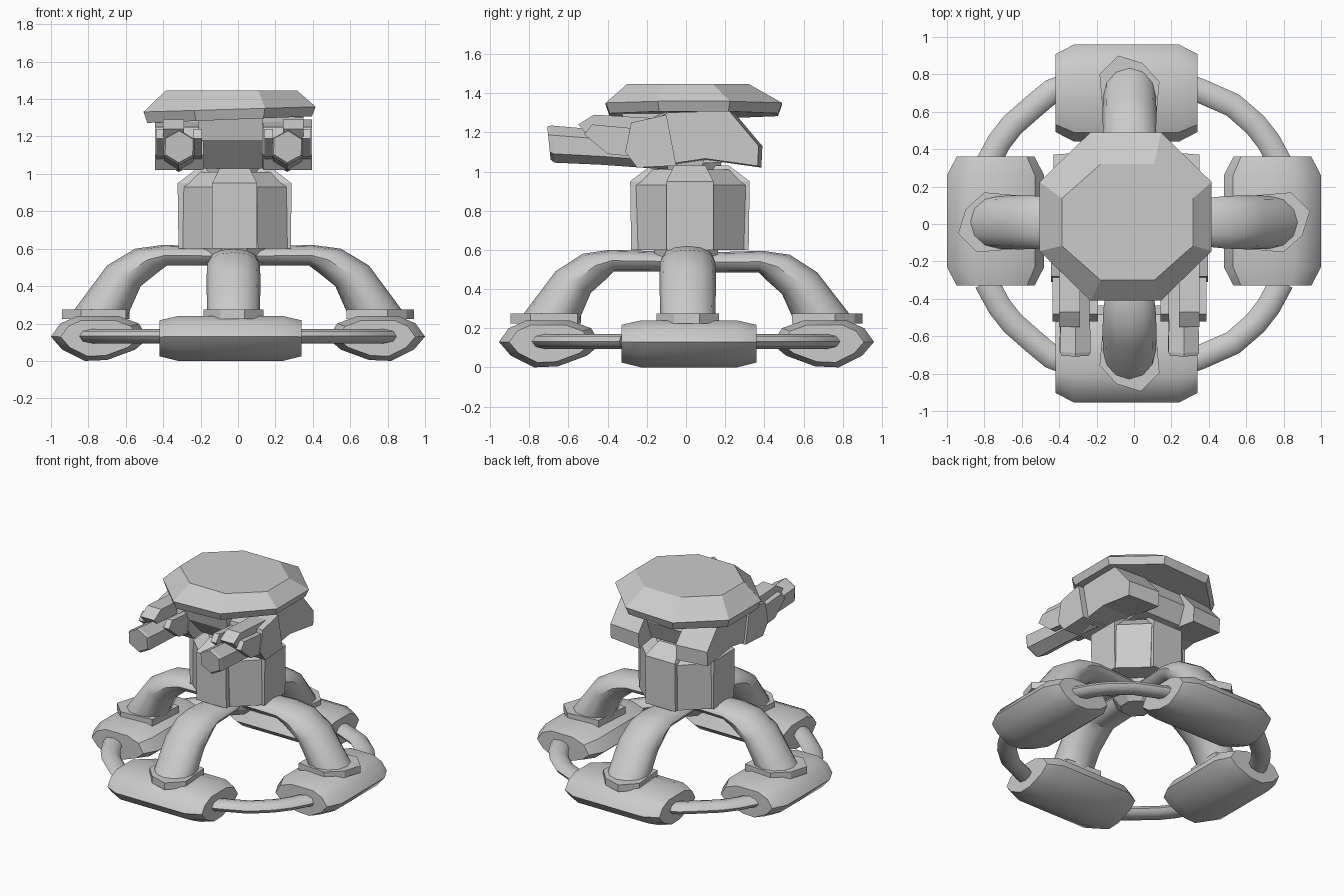
import bpy, bmesh, math
from mathutils import Vector

if "Cube" in bpy.data.objects:
    bpy.data.objects.remove(bpy.data.objects["Cube"])


def loft(name, rings, smooth=None):
    """Skin a list of equal-length vertex rings and cap both ends."""
    bm = bmesh.new()
    rows = [[bm.verts.new(p) for p in r] for r in rings]
    n = len(rows[0])
    for a, b in zip(rows, rows[1:]):
        for i in range(n):
            j = (i + 1) % n
            bm.faces.new((a[i], a[j], b[j], b[i]))
    bm.faces.new(rows[0])
    bm.faces.new(rows[-1])
    bmesh.ops.recalc_face_normals(bm, faces=bm.faces)
    me = bpy.data.meshes.new(name)
    bm.to_mesh(me)
    bm.free()
    ob = bpy.data.objects.new(name, me)
    bpy.context.collection.objects.link(ob)
    if smooth:
        bpy.ops.object.select_all(action='DESELECT')
        ob.select_set(True)
        bpy.context.view_layer.objects.active = ob
        bpy.ops.object.shade_smooth_by_angle(angle=math.radians(smooth))
    return ob


def octagon(cx, cy, ax, ay, z, tilt=0.0, k=0.41):
    pts = [(1, -k), (1, k), (k, 1), (-k, 1), (-1, k), (-1, -k), (-k, -1), (k, -1)]
    return [(cx + ax * x, cy + ay * y, z + tilt * ax * x) for x, y in pts]


def slab(name, profile, x0, x1, inset=0.0):
    """Extrude a (y, z) side profile across x; the x1 face may be drawn in."""
    cy = sum(p[0] for p in profile) / len(profile)
    cz = sum(p[1] for p in profile) / len(profile)
    s = 1 - inset
    return loft(name, [[(x0, y, z) for y, z in profile],
                       [(x1, cy + s * (y - cy), cz + s * (z - cz)) for y, z in profile]])


def polar(angle, u, t, z):
    """u = outward, t = sideways, in a frame turned about z."""
    c, s = math.cos(angle), math.sin(angle)
    return (u * c - t * s, u * s + t * c, z)


# Four sides: name, angle, outward shift, sideways centre, pod half length, leg drop
SIDES = [("right", 0, 0.0, 0.015, 0.345, 0.0), ("back", 90, -0.04, 0.04, 0.38, 0.025),
         ("left", 180, 0.0, -0.015, 0.345, 0.0), ("front", 270, -0.045, -0.04, 0.38, 0.02)]
POD = [(1.0, .13), (.95, .20), (.86, .24), (.64, .24), (.53, .20), (.48, .12),
       (.55, .06), (.70, .005), (.82, .0), (.94, .06)]
LEG = [((.03, .61), (.03, .51), .11), ((.40, .62), (.38, .51), .13),
       ((.55, .60), (.42, .48), .14), ((.70, .51), (.52, .40), .145),
       ((.90, .24), (.60, .22), .14)]
CUFF = [(.94, .06), (.84, .16), (.60, .14), (.58, -.14), (.80, -.16), (.90, -.07)]

for side, deg, du, tc, half, drop in SIDES:
    a = math.radians(deg)
    # float pod with chamfered ends and flat caps
    rings = []
    for t, s in ((-half, .80), (-half + .1, 1), (half - .1, 1), (half, .80)):
        rings.append([polar(a, .74 + du + s * (u - .74), tc + t, .125 + s * (z - .125)) for u, z in POD])
    loft(side + "_pod", rings, 35)
    # bent leg
    rings = []
    tl = tc * 0.6
    for i, (top, bot, w) in enumerate(LEG):
        d = drop if i < 4 else 0
        mu, mz = (top[0] + bot[0]) / 2, (top[1] + bot[1]) / 2 - d
        hu, hz = (top[0] - bot[0]) / 2, (top[1] - bot[1]) / 2
        ring = []
        for j in range(12):
            f = j * math.tau / 12
            c, s = math.cos(f), math.sin(f)
            ring.append(polar(a, mu + du * (i / 4) + hu * c, tl + w * s, mz + hz * c))
        rings.append(ring)
    loft(side + "_leg", rings, 40)
    # cuff plate where the leg meets the pod
    loft(side + "_ankle_cuff", [[polar(a, u + du, t + tl, z) for u, t in CUFF] for z in (.225, .275)])

# Ring tubes joining neighbouring pods
TUBE = [(.32, .74), (.40, .71), (.53, .635), (.65, .53), (.72, .44), (.79, .31)]
for name, sx, sy in (("back_right", 1, 1), ("back_left", -1, 1), ("front_left", -1, -1), ("front_right", 1, -1)):
    path = [Vector((sx * x - (.04 if x < .5 else 0), sy * y, .132)) for x, y in TUBE]
    rings = []
    for i, p in enumerate(path):
        d = (path[min(i + 1, 5)] - path[max(i - 1, 0)]).normalized()
        n = Vector((-d.y, d.x, 0))
        rings.append([p + n * .065 * math.cos(j * math.tau / 8) + Vector((0, 0, .038 * math.sin(j * math.tau / 8)))
                      for j in range(8)])
    loft(name + "_ring_tube", rings, 50)

# Hub under the torso
loft("hub", [octagon(-.02, 0, .10, .10, .46), octagon(-.02, 0, .15, .15, .52), octagon(-.02, 0, .17, .17, .63)])

# Torso core, with armour panels on four faces
loft("torso", [octagon(-.015, .025, .295, .27, .60), octagon(-.015, .025, .285, .28, .93),
               octagon(-.015, .025, .20, .20, 1.01)])
for side, deg, du, tc, half, drop in SIDES:
    a = math.radians(deg)
    rings = []
    for z, out, w in ((.60, .30, .12), (.95, .305, .12), (1.03, .20, .08)):
        ring = [polar(a, u, t, z) for u, t in ((out, -w), (out, w), (.10, w), (.10, -w))]
        rings.append([(x - .018, y + .02, h) for x, y, h in ring])
    loft(side + "_torso_panel", rings)
loft("neck", [octagon(-.03, .02, .15, .15, .98), octagon(-.03, .02, .17, .17, 1.10)])

# Head: centre block and two cheek boxes with sloping backs
slab("head_block", [(-.33, 1.31), (.22, 1.33), (.29, 1.18), (.24, 1.05), (-.15, 1.03), (-.30, 1.18)], -.21, .13)
CHEEK = [(-.18, 1.27), (-.10, 1.31), (.23, 1.32), (.39, 1.13), (.385, 1.02), (.10, 1.06), (-.10, 1.03), (-.20, 1.10)]
slab("left_cheek", CHEEK, -.19, -.43, .06)
slab("right_cheek", CHEEK, .11, .35, .06)

# Brimmed octagonal hat with a flat crown
loft("hat", [octagon(-.045, .04, .44, .43, 1.29, .04), octagon(-.045, .04, .46, .45, 1.345, .03),
             octagon(-.035, .01, .35, .31, 1.447)])

# Twin guns: hexagonal barrel, upper jacket, side rails, mount
for side, cx, m in (("left", -.315, -1), ("right", .265, 1)):
    barrel = []
    for y, r, z in ((-.70, .085, 1.145), (-.68, .095, 1.14), (-.45, .09, 1.125), (-.10, .09, 1.10)):
        barrel.append([(cx + r * math.cos(j * math.tau / 6 + .5),
                        y - .1 * r * math.sin(j * math.tau / 6 + .5),
                        z + r * math.sin(j * math.tau / 6 + .5)) for j in range(6)])
    loft(side + "_barrel", barrel)
    slab(side + "_upper_jacket", [(-.55, 1.24), (-.47, 1.29), (-.12, 1.27), (-.12, 1.15), (-.50, 1.18)],
         cx - .055 + .03 * m, cx + .055 + .03 * m)
    for s in (-1, 1):
        x = cx + s * .10
        slab(side + ("_outer" if s == m else "_inner") + "_rail",
             [(-.52, 1.19), (-.48, 1.24), (-.15, 1.21), (-.12, 1.06), (-.40, 1.09)], x - .022, x + .022)
    slab(side + "_gun_mount", [(-.28, 1.25), (-.10, 1.29), (-.05, 1.03), (-.25, 1.02), (-.31, 1.10)],
         cx - .13, cx + .13)
